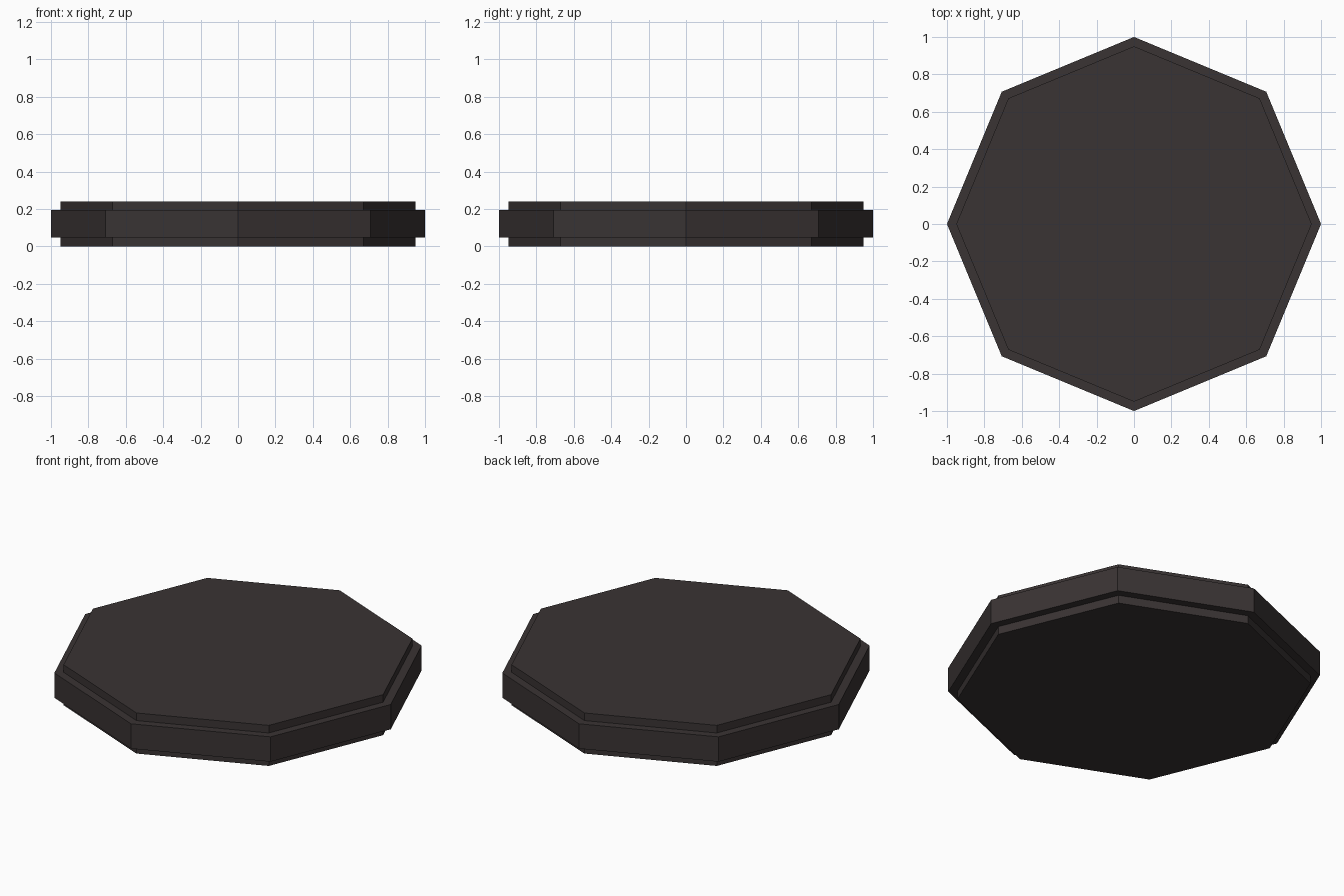
import bpy
import bmesh
from math import cos, sin, pi

cube = bpy.data.objects.get("Cube")
if cube:
    bpy.data.objects.remove(cube, do_unlink=True)

SIDES = 8

# Dark charcoal used for the whole slab
charcoal = bpy.data.materials.new("dark_charcoal")
charcoal.use_nodes = True
colour = (0.041, 0.033, 0.033, 1.0)
charcoal.diffuse_color = colour
charcoal.node_tree.nodes["Principled BSDF"].inputs["Base Color"].default_value = colour


def ring(bm, radius, z):
    """Octagon of vertices with corners on the x and y axes."""
    return [bm.verts.new((radius * cos(2 * pi * i / SIDES),
                          radius * sin(2 * pi * i / SIDES), z))
            for i in range(SIDES)]


# Stepped octagonal slab: recessed base, wide band, recessed top
profile = [(0.95, 0.0), (0.95, 0.048), (1.0, 0.048),
           (1.0, 0.195), (0.95, 0.195), (0.95, 0.24)]
bm = bmesh.new()
rings = [ring(bm, r, z) for r, z in profile]
for low, high in zip(rings, rings[1:]):
    for i in range(SIDES):
        j = (i + 1) % SIDES
        bm.faces.new((low[i], low[j], high[j], high[i]))
bm.faces.new(rings[0][::-1])
bm.faces.new(rings[-1])
bmesh.ops.recalc_face_normals(bm, faces=bm.faces)

mesh = bpy.data.meshes.new("octagonal_slab")
bm.to_mesh(mesh)
bm.free()
mesh.materials.append(charcoal)
slab = bpy.data.objects.new("octagonal_slab", mesh)
bpy.context.collection.objects.link(slab)
